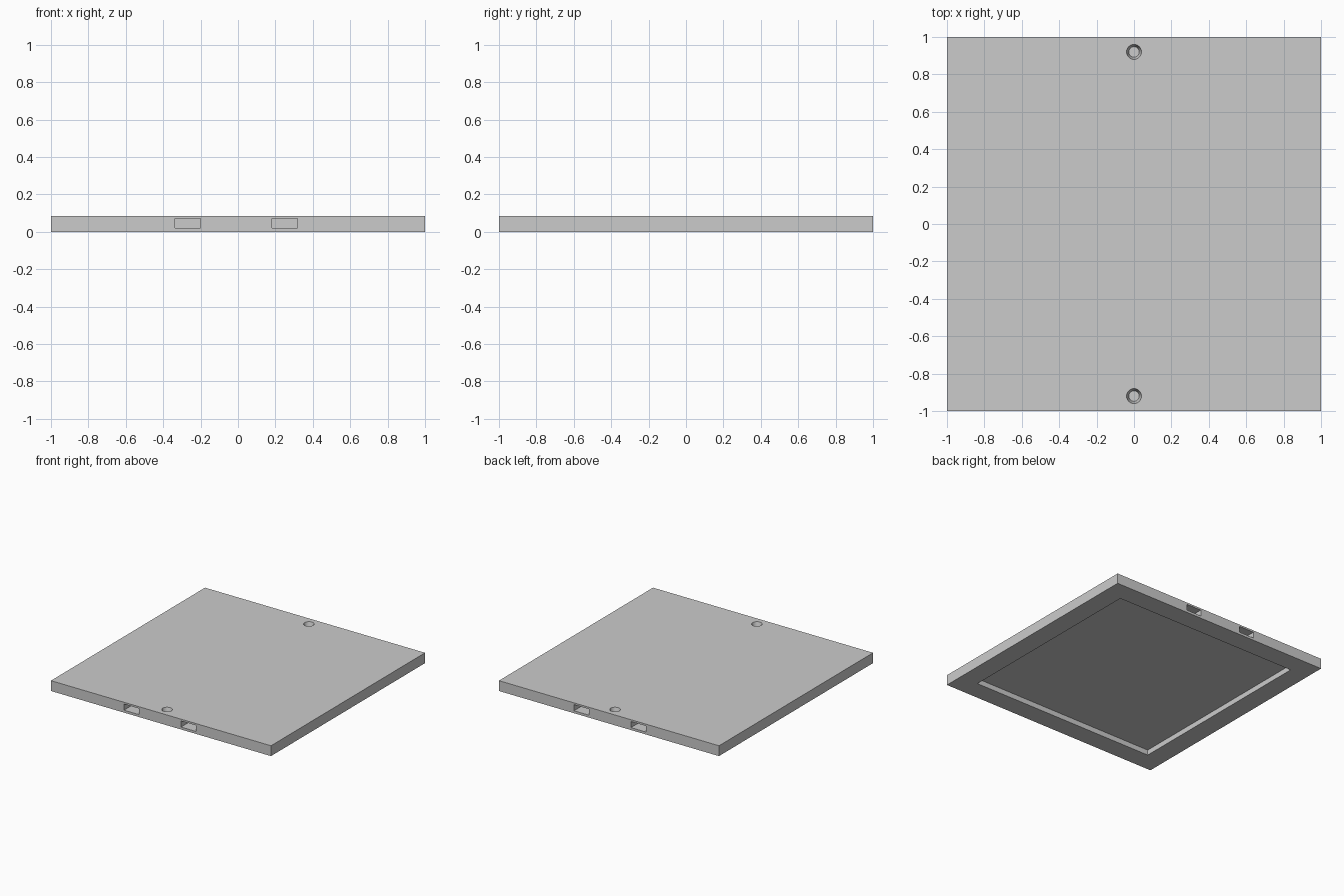
import bpy

# Remove the default cube only
default = bpy.data.objects.get("Cube")
if default:
    bpy.data.objects.remove(default, do_unlink=True)

HEIGHT = 0.085
RECESS_HALF = 0.837
RECESS_DEPTH = 0.043

grey = bpy.data.materials.new("plain grey")
grey.use_nodes = True
colour = (0.6, 0.6, 0.6, 1.0)
grey.diffuse_color = colour
grey.node_tree.nodes["Principled BSDF"].inputs["Base Color"].default_value = colour


def box(name, low, high):
    """Box between two opposite corners."""
    centre = [(a + b) / 2 for a, b in zip(low, high)]
    bpy.ops.mesh.primitive_cube_add(size=1, location=centre)
    obj = bpy.context.object
    obj.name = name
    obj.scale = [b - a for a, b in zip(low, high)]
    bpy.ops.object.transform_apply(location=True, rotation=False, scale=True)
    obj.data.materials.append(grey)
    return obj


def cut(target, cutter):
    """Subtract the cutter from the target, then discard it."""
    cutter.hide_render = True
    mod = target.modifiers.new("cut", 'BOOLEAN')
    mod.operation = 'DIFFERENCE'
    mod.solver = 'EXACT'
    mod.object = cutter
    bpy.context.view_layer.objects.active = target
    bpy.ops.object.modifier_apply(modifier=mod.name)
    bpy.data.objects.remove(cutter, do_unlink=True)


# Square plate
plate = box("plate", (-1, -1, 0), (1, 1, HEIGHT))

# Shallow square recess in the underside
cut(plate, box("recess_cutter", (-RECESS_HALF, -RECESS_HALF, -0.1),
               (RECESS_HALF, RECESS_HALF, RECESS_DEPTH)))

for side in (-1, 1):
    # Two blind slots in the front and back edges
    for x in (-0.268, 0.25):
        near, far = sorted((side * 0.87, side * 1.1))
        cut(plate, box("slot_cutter", (x - 0.068, near, 0.02), (x + 0.068, far, 0.07)))

    # Tapered blind hole in the top, near each of those edges
    depth, overshoot = 0.045, 0.01
    slope = (0.04 - 0.028) / depth
    bpy.ops.mesh.primitive_cone_add(
        vertices=32, radius1=0.028, radius2=0.04 + slope * overshoot,
        depth=depth + overshoot,
        location=(0, side * 0.92, HEIGHT + (overshoot - depth) / 2))
    hole = bpy.context.object
    hole.name = "hole_cutter"
    hole.data.materials.append(grey)
    cut(plate, hole)

# Smooth the hole walls and keep the edges crisp
bpy.ops.object.select_all(action='DESELECT')
plate.select_set(True)
bpy.context.view_layer.objects.active = plate
bpy.ops.object.shade_smooth_by_angle(angle=0.5)
